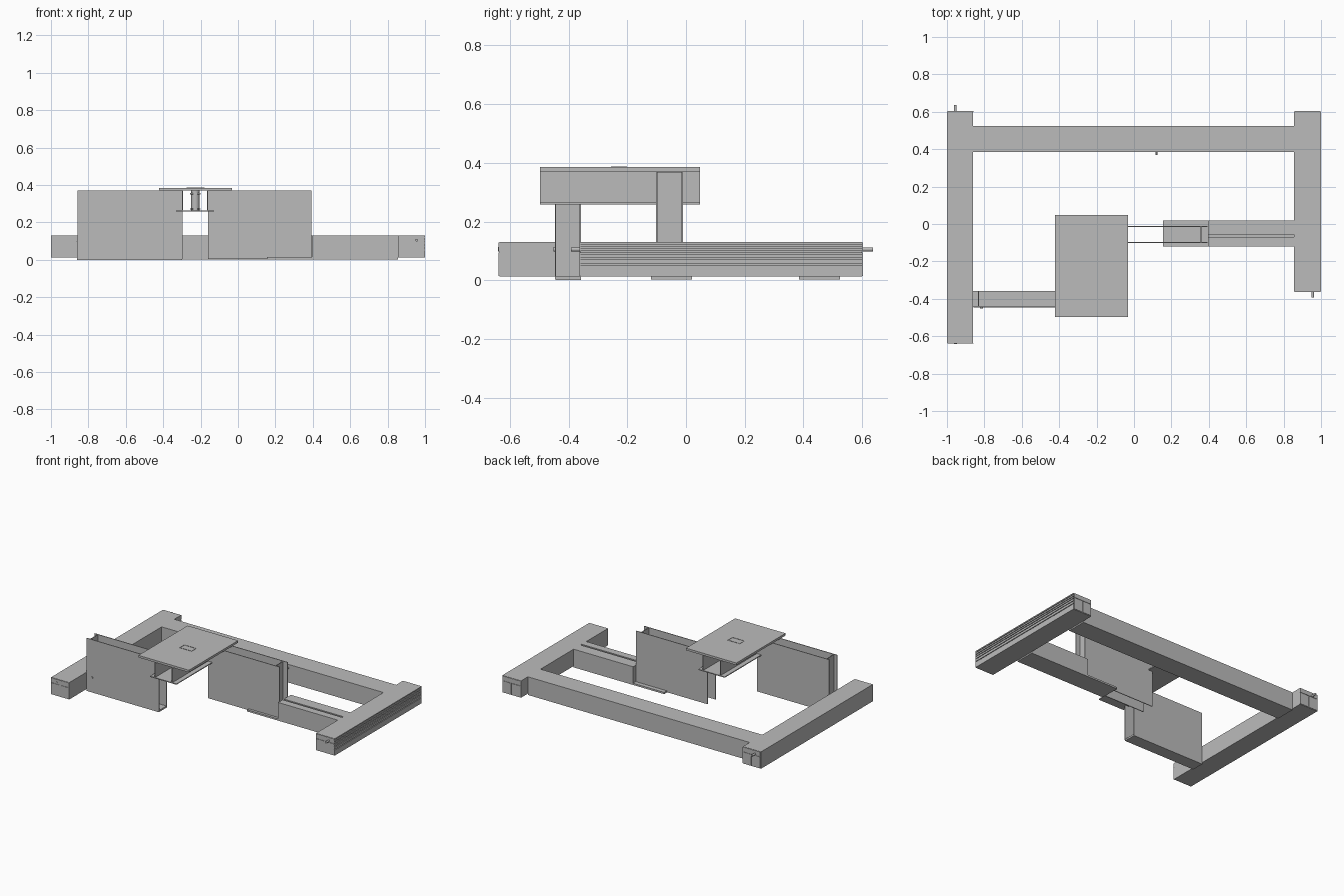
import bpy, bmesh
from math import pi

cube = bpy.data.objects.get("Cube")
if cube:
    bpy.data.objects.remove(cube, do_unlink=True)

grey = bpy.data.materials.new("plain_grey")
grey.use_nodes = True
GREY = (0.5, 0.5, 0.5, 1)
grey.diffuse_color = GREY
grey.node_tree.nodes["Principled BSDF"].inputs["Base Color"].default_value = GREY


def finish(name, bm):
    bmesh.ops.recalc_face_normals(bm, faces=bm.faces)
    mesh = bpy.data.meshes.new(name)
    bm.to_mesh(mesh)
    bm.free()
    mesh.materials.append(grey)
    obj = bpy.data.objects.new(name, mesh)
    bpy.context.collection.objects.link(obj)
    return obj


def box(name, x, y, z):
    """Box from (min, max) pairs."""
    bm = bmesh.new()
    bmesh.ops.create_cube(bm, size=1)
    for v in bm.verts:
        for i, (lo, hi) in enumerate((x, y, z)):
            v.co[i] = lo if v.co[i] < 0 else hi
    return finish(name, bm)


def extrude_y(name, profile, y0, y1):
    """Extrude an (x, z) outline along y."""
    bm = bmesh.new()
    face = bm.faces.new([bm.verts.new((x, y0, z)) for x, z in profile])
    out = bmesh.ops.extrude_face_region(bm, geom=[face])
    for v in out["geom"]:
        if isinstance(v, bmesh.types.BMVert):
            v.co.y = y1
    return finish(name, bm)


def rod(name, centre, radius, length, axis="Y"):
    bpy.ops.mesh.primitive_cylinder_add(
        vertices=20, radius=radius, depth=length, location=centre,
        rotation=(pi / 2 if axis == "Y" else 0, 0, 0))
    obj = bpy.context.object
    obj.name = name
    obj.data.materials.append(grey)
    bpy.ops.object.shade_smooth_by_angle()


# Side rails; the left one has long grooves along its outer face
LOW, TOP = 0.012, 0.13
box("right_rail", (-1, -0.86), (-0.635, 0.6), (LOW, TOP))
outline = [(0.855, LOW), (1, LOW)]
for z in (0.05, 0.07, 0.087, 0.102, 0.117):
    outline += [(1, z), (0.992, z), (0.992, z + 0.005), (1, z + 0.005)]
outline += [(1, TOP), (0.855, TOP)]
extrude_y("left_rail", outline, -0.36, 0.6)

# Split end caps on both rails
for side, x0, ends in (("right", -1, (-0.635, 0.6)), ("left", 0.855, (-0.36, 0.6))):
    for end, y in zip(("front", "back"), ends):
        ys = (y - 0.003, y) if end == "front" else (y, y + 0.003)
        tag = f"{side}_{end}_cap"
        box(tag + "_upper", (x0 + 0.004, x0 + 0.141), ys, (0.098, 0.128))
        for n, start in enumerate((0.004, 0.075)):
            box(f"{tag}_lower_{n}", (x0 + start, x0 + start + 0.066), ys, (0.015, 0.094))

# Pins and small buttons
rod("right_back_pin", (-0.955, 0.617, 0.105), 0.007, 0.04)
rod("left_front_pin", (0.955, -0.375, 0.105), 0.007, 0.035)
rod("right_front_button", (-0.955, -0.638, 0.105), 0.008, 0.006)
rod("plate_button", (-0.815, -0.449, 0.105), 0.008, 0.006)
rod("back_beam_pin", (0.12, 0.378, 0.105), 0.005, 0.016)

# Cross beams
box("back_beam", (-0.86, 0.855), (0.385, 0.525), (0.003, TOP))
extrude_ends = ((-0.12, -0.07), (-0.057, 0.02))
box("left_beam_body", (0.395, 0.855), (-0.12, 0.02), (0.003, 0.115))
for n, ys in enumerate(extrude_ends):
    box(f"left_beam_top_{n}", (0.395, 0.855), ys, (0.115, TOP))
box("left_beam_foot", (0.155, 0.395), (-0.12, 0.02), (0.003, 0.015))
box("right_beam_floor", (-0.86, -0.3), (-0.445, -0.357), (0.0, 0.012))

# Two pairs of upright plates, each joined by a web near its outer end
T = 0.005
for side, xs, ys, web in (("right", (-0.857, -0.298), (-0.447, -0.357), -0.83),
                          ("left", (-0.16, 0.393), (-0.102, -0.01), 0.36)):
    box(side + "_front_plate", xs, (ys[0], ys[0] + T), (0.005, 0.37))
    box(side + "_back_plate", xs, (ys[1] - T, ys[1]), (0.005, 0.37))
    box(side + "_plate_web", (web - T, web), ys, (0.005, 0.368))

# Raised cover with a box channel below it
Y = (-0.497, 0.047)
box("cover", (-0.422, -0.032), Y, (0.37, 0.385))
for side, x in (("right", -0.297), ("left", -0.163)):
    box(f"channel_{side}_wall", (x - 0.002, x + 0.003), Y, (0.262, 0.37))
box("channel_floor", (-0.332, -0.128), Y, (0.258, 0.264))
rod("channel_post", (-0.228, -0.228, 0.317), 0.022, 0.105, "Z")
for n, z in enumerate((0.268, 0.35)):
    box(f"post_collar_{n}", (-0.256, -0.2), (-0.256, -0.2), (z, z + 0.006))

# Slim slot frame on the cover
for n, y in enumerate((-0.255, -0.205)):
    box(f"slot_edge_{n}", (-0.275, -0.18), (y, y + 0.004), (0.385, 0.387))
for n, x in enumerate((-0.275, -0.184)):
    box(f"slot_end_{n}", (x, x + 0.004), (-0.255, -0.201), (0.385, 0.387))
